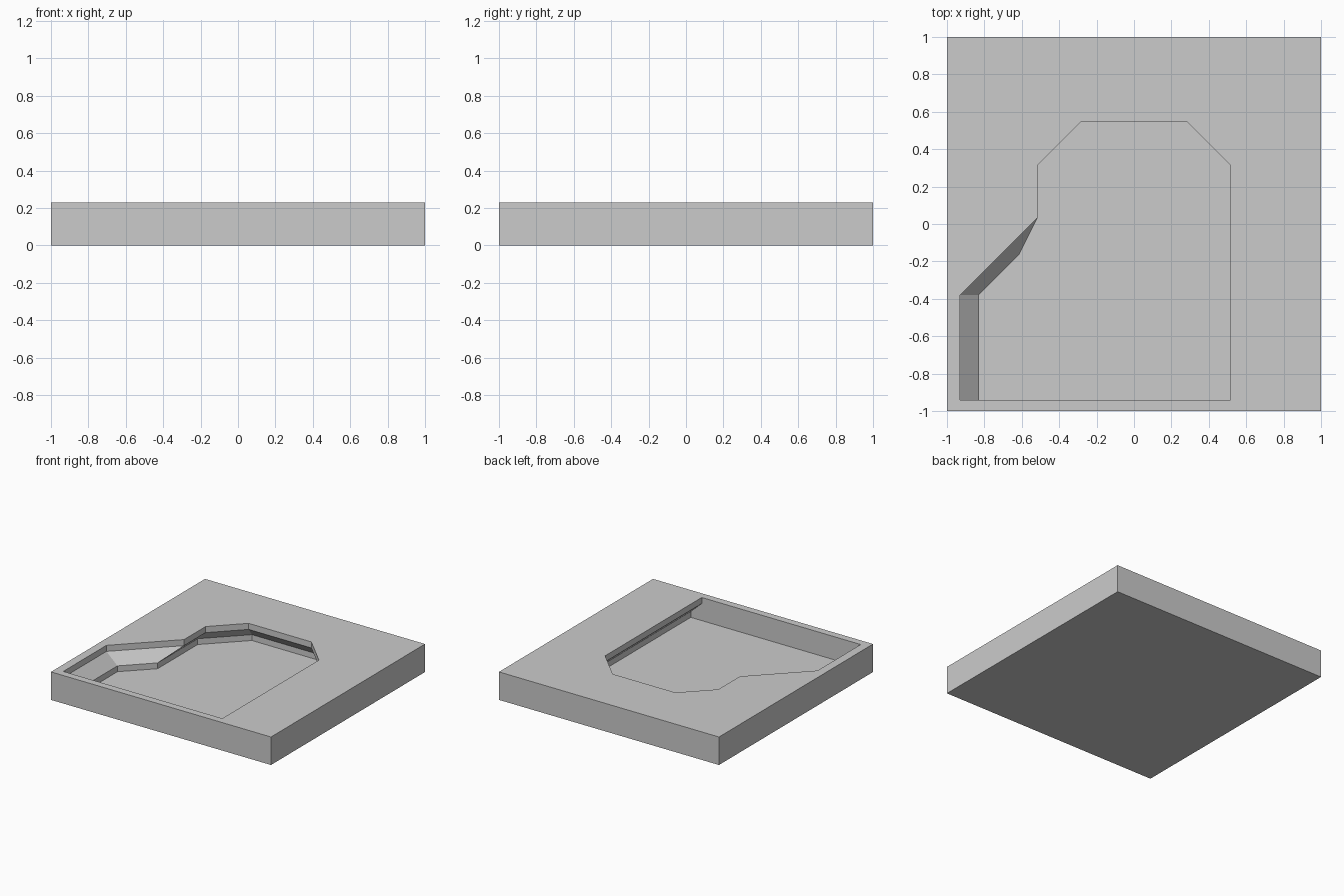
import bpy
import bmesh

cube = bpy.data.objects.get("Cube")
if cube:
    bpy.data.objects.remove(cube, do_unlink=True)

HEIGHT, RIM, LEDGE, FLOOR = 0.23, 0.18, 0.088, 0.04

grey = bpy.data.materials.new("plain grey")
grey.use_nodes = True
grey.diffuse_color = (0.6, 0.6, 0.6, 1)
grey.node_tree.nodes["Principled BSDF"].inputs["Base Color"].default_value = (0.6, 0.6, 0.6, 1)

# Pocket outline at the rim, and the outline the sloped walls run down to
upper = [(-0.93, -0.94), (0.515, -0.94), (0.515, 0.315), (0.285, 0.545),
         (-0.285, 0.545), (-0.515, 0.315), (-0.515, 0.035), (-0.93, -0.38)]
lower = [(-0.83, -0.94), (0.615, -0.94), (0.615, 0.355), (0.325, 0.645),
         (-0.325, 0.645), (-0.615, 0.355), (-0.615, -0.165), (-0.83, -0.38)]
square = [(-1, -1), (1, -1), (1, 1), (-1, 1)]

bm = bmesh.new()


def ring(points, z):
    return [bm.verts.new((x, y, z)) for x, y in points]


def bridge(a, b):
    """Join two equal rings with a band of quads."""
    n = len(a)
    for i in range(n):
        j = (i + 1) % n
        bm.faces.new((a[i], a[j], b[j], b[i]))


def loop_edges(verts):
    n = len(verts)
    return [bm.edges.get((verts[i], verts[(i + 1) % n]))
            for i in range(n)]


# Outer block sides and underside
base, top = ring(square, 0), ring(square, HEIGHT)
bridge(base, top)
bm.faces.new(base[::-1])

# Pocket: short upright rim, sloped or undercut band, upright foot, flat floor
levels = [ring(upper, HEIGHT), ring(upper, RIM), ring(lower, LEDGE), ring(lower, FLOOR)]
for above, below in zip(levels, levels[1:]):
    bridge(above, below)
bm.faces.new(levels[-1])

# Top surface around the pocket opening
bmesh.ops.triangle_fill(bm, use_beauty=True, use_dissolve=False, normal=(0, 0, 1),
                        edges=loop_edges(top) + loop_edges(levels[0]))
bmesh.ops.recalc_face_normals(bm, faces=bm.faces)

mesh = bpy.data.meshes.new("recessed_block")
bm.to_mesh(mesh)
bm.free()
mesh.materials.append(grey)
block = bpy.data.objects.new("recessed_block", mesh)
bpy.context.collection.objects.link(block)
